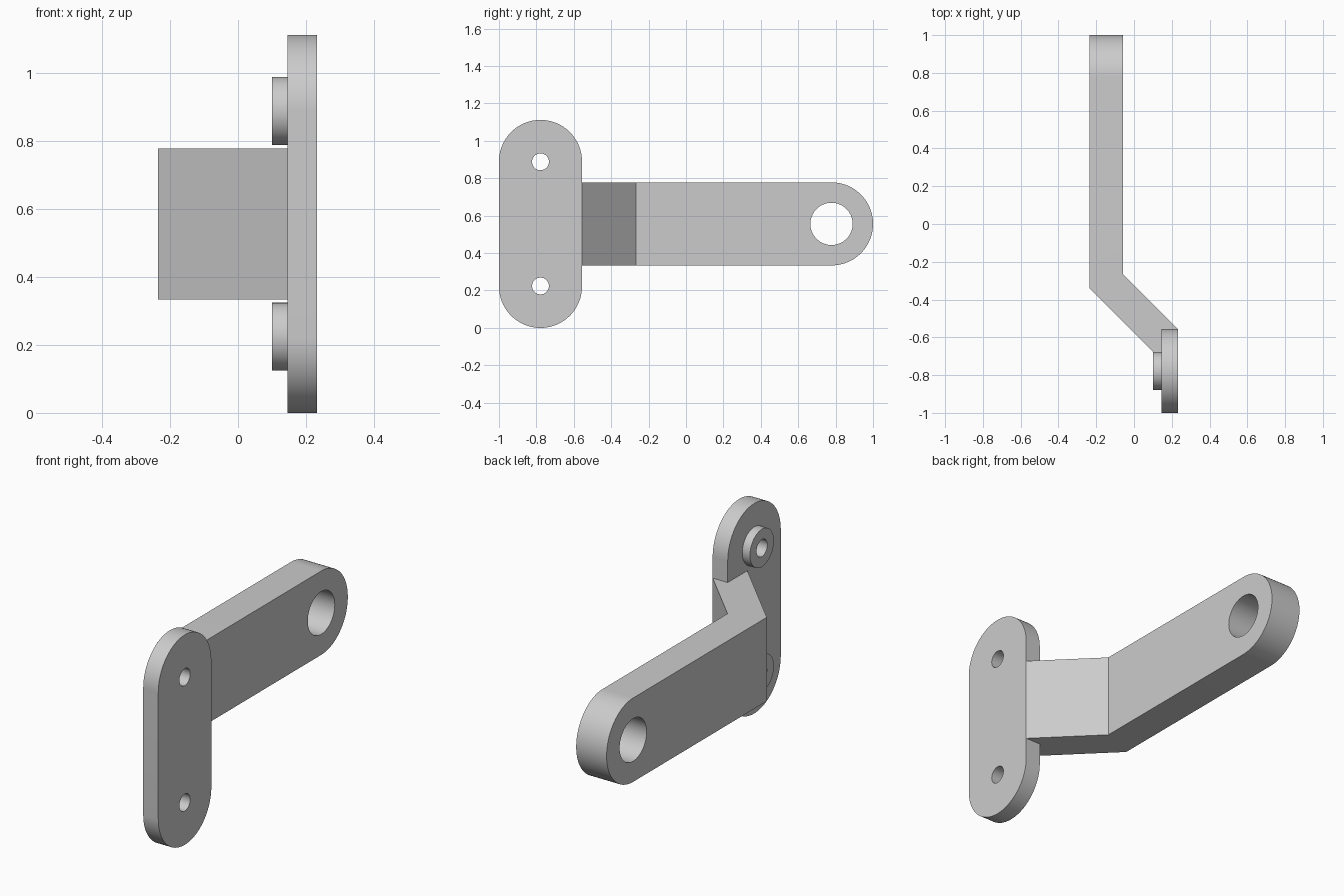
import bpy
import math

if "Cube" in bpy.data.objects:
    bpy.data.objects.remove(bpy.data.objects["Cube"])

grey = bpy.data.materials.new("light grey metal")
grey.use_nodes = True
colour = (0.6, 0.6, 0.6, 1)
grey.diffuse_color = colour
grey.node_tree.nodes["Principled BSDF"].inputs["Base Color"].default_value = colour

MID_Z = 0.556        # height of the arm centre line
RADIUS = 0.222       # half width of plate and arm
PLATE_Y = -0.778
PLATE_X = (0.145, 0.233)
SCREW_HEIGHTS = {"lower": 0.224, "upper": 0.888}


def arc(cy, cz, r, start, end, n=48):
    """Points of an arc in the y-z plane, angles in degrees."""
    angles = [math.radians(start + (end - start) * i / n) for i in range(n + 1)]
    return [(cy + r * math.cos(a), cz + r * math.sin(a)) for a in angles]


def prism(name, outline, low, high, axis="x"):
    """Extrude a y-z outline along x, or an x-y outline along z."""
    def place(p, d):
        return (d, *p) if axis == "x" else (*p, d)
    n = len(outline)
    verts = [place(p, d) for d in (low, high) for p in outline]
    faces = [list(range(n))[::-1], list(range(n, 2 * n))]
    faces += [(i, (i + 1) % n, n + (i + 1) % n, n + i) for i in range(n)]
    mesh = bpy.data.meshes.new(name)
    mesh.from_pydata(verts, [], faces)
    mesh.materials.append(grey)
    obj = bpy.data.objects.new(name, mesh)
    bpy.context.collection.objects.link(obj)
    return obj


def cylinder(name, y, z, r, low, high):
    return prism(name, arc(y, z, r, 0, 360, 64)[:-1], low, high)


def activate(obj):
    bpy.ops.object.select_all(action="DESELECT")
    obj.select_set(True)
    bpy.context.view_layer.objects.active = obj


def combine(obj, tool, operation):
    activate(obj)
    mod = obj.modifiers.new("cut", "BOOLEAN")
    mod.operation, mod.solver, mod.object = operation, "EXACT", tool
    bpy.ops.object.modifier_apply(modifier=mod.name)
    bpy.data.objects.remove(tool)


def drill(obj, y, z, r):
    combine(obj, cylinder("drill", y, z, r, -0.5, 0.5), "DIFFERENCE")


# Mounting plate with two rounded ends
top, bottom = 2 * MID_Z - RADIUS, RADIUS
outline = arc(PLATE_Y, top, RADIUS, 0, 180) + arc(PLATE_Y, bottom, RADIUS, 180, 360)
plate = prism("mounting_plate", outline, *PLATE_X)

# Round bosses on the inner side of the plate
parts = [plate]
for side, z in SCREW_HEIGHTS.items():
    boss = cylinder(side + "_boss", PLATE_Y, z, 0.1, 0.1, PLATE_X[0])
    parts.append(boss)
    for part in (plate, boss):
        drill(part, PLATE_Y, z, 0.045)

# Cranked arm, bent at 45 degrees and meeting the plate flush
back = PLATE_Y + RADIUS
bend = [(-0.235, 1.0), (-0.235, -0.34), (0.145, -0.72), (0.145, back),
        (PLATE_X[1], back), (-0.057, -0.266), (-0.057, 1.0)]
arm = prism("cranked_arm", bend, MID_Z - RADIUS, MID_Z + RADIUS, "z")
parts.append(arm)

# Round the far end of the arm and bore its eye
eye_y = 1 - RADIUS
rounding = [(-1, MID_Z - 0.5), (eye_y, MID_Z - 0.5)]
rounding += arc(eye_y, MID_Z, RADIUS, -90, 90)
rounding += [(eye_y, MID_Z + 0.5), (-1, MID_Z + 0.5)]
combine(arm, prism("rounding", rounding, -0.5, 0.5), "INTERSECT")
drill(arm, eye_y, MID_Z, 0.113)

for part in parts:
    activate(part)
    bpy.ops.object.shade_smooth_by_angle(angle=math.radians(30))
